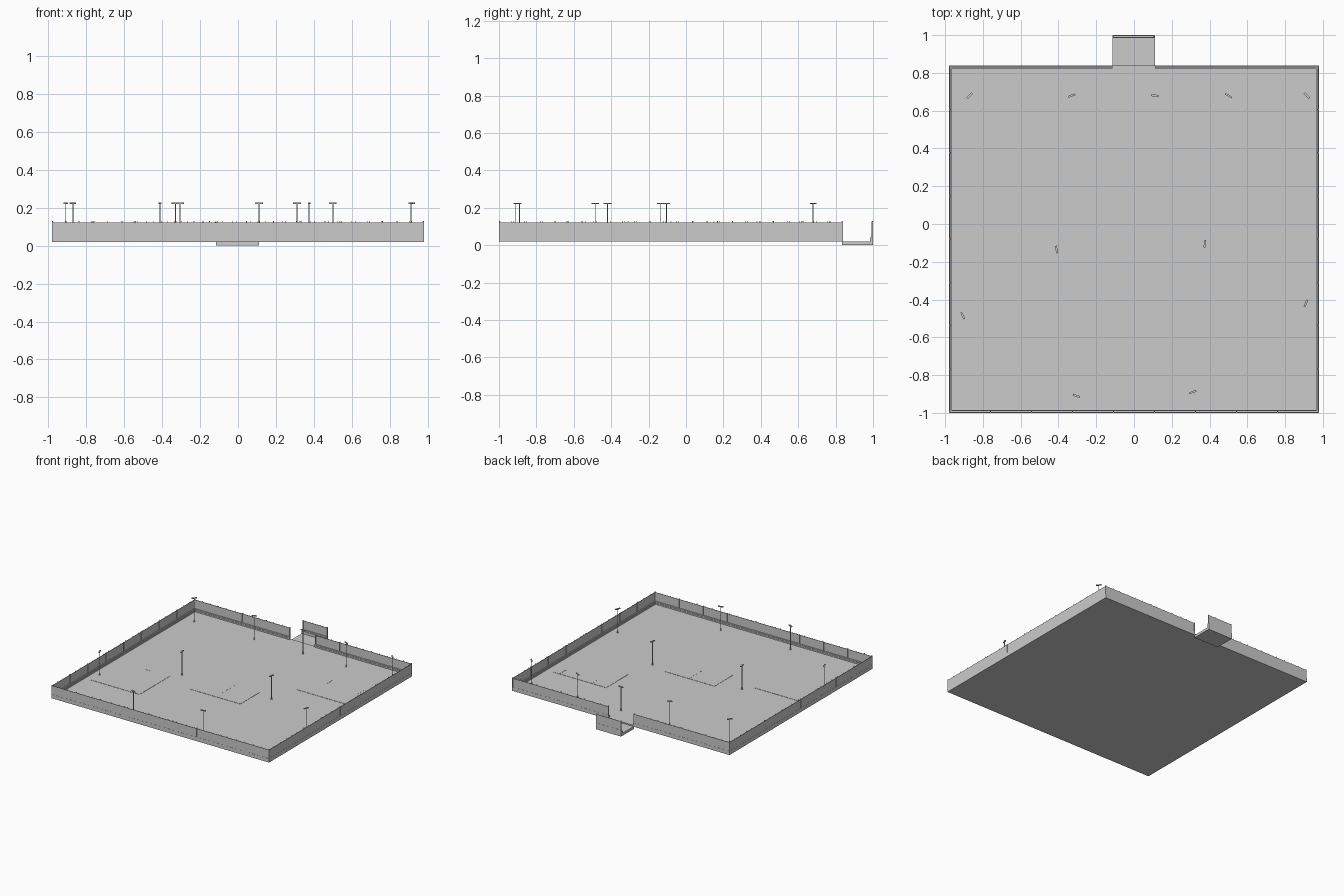
import bpy, math, random
from mathutils import Matrix, Vector

if "Cube" in bpy.data.objects:
    bpy.data.objects.remove(bpy.data.objects["Cube"])

random.seed(4)
FLOOR = 0.031


def finish(obj, name):
    obj.name = name
    obj.data.name = name
    return obj


def box(name, x0, x1, y0, y1, z0, z1, bevel=0):
    bpy.ops.mesh.primitive_cube_add(size=1)
    o = finish(bpy.context.object, name)
    o.data.transform(Matrix.Diagonal((x1 - x0, y1 - y0, z1 - z0, 1)))
    o.location = ((x0 + x1) / 2, (y0 + y1) / 2, (z0 + z1) / 2)
    if bevel:
        m = o.modifiers.new("bevel", 'BEVEL')
        m.width, m.segments = bevel, 1
    return o


def cyl(name, r, x, y, z0, z1, sides=8):
    bpy.ops.mesh.primitive_cylinder_add(vertices=sides, radius=r, depth=z1 - z0,
                                        location=(x, y, (z0 + z1) / 2))
    return finish(bpy.context.object, name)


def join(objs, name):
    bpy.ops.object.select_all(action='DESELECT')
    for o in objs:
        o.select_set(True)
    bpy.context.view_layer.objects.active = objs[0]
    bpy.ops.object.join()
    return finish(bpy.context.object, name)


def wall(name, start, end, base=0.02):
    """Curb, thin panel, posts and top studs; the inside lies left of start-end."""
    a, b = Vector(start), Vector(end)
    n = (b - a).length
    parts = [box("curb", 0, n, 0, 0.016, base, 0.042),
             box("cap", 0, n, 0, 0.012, 0.042, 0.052),
             box("panel", 0, n, 0.001, 0.005, 0.052, 0.122)]
    count = max(1, round(n / 0.22))
    for i in range(count + 1):
        x = 0.004 + (n - 0.008) * i / count
        parts.append(box("post", x - 0.003, x + 0.003, 0, 0.009, 0.052, 0.126))
    studs = round(n / 0.075)
    for i in range(1, studs):
        x = n * i / studs + random.uniform(-0.01, 0.01)
        parts.append(box("stud", x - 0.0015, x + 0.0015, 0.0015, 0.0045, 0.12, 0.129))
    o = join(parts, name)
    bpy.ops.object.transform_apply(location=True, rotation=True, scale=True)
    d = b - a
    o.matrix_world = Matrix.Translation((a.x, a.y, 0)) @ Matrix.Rotation(math.atan2(d.y, d.x), 4, 'Z')


# Main ground slab and the lower entrance slab behind it
box("ground_slab", -0.98, 0.98, -1.0, 0.84, 0.02, FLOOR)
box("entrance_slab", -0.115, 0.11, 0.835, 1.0, 0.0, 0.021)

# Perimeter walls with a gap at the entrance
wall("front_wall", (-0.98, -1.0), (0.98, -1.0))
wall("right_wall", (0.98, -1.0), (0.98, 0.84))
wall("back_wall_right", (0.98, 0.84), (0.11, 0.84))
wall("back_wall_left", (-0.115, 0.84), (-0.98, 0.84))
wall("left_wall", (-0.98, 0.84), (-0.98, -1.0))
wall("entrance_wall", (0.11, 1.0), (-0.115, 1.0))

# Flat pads on the ground
PAD = FLOOR + 0.002
for name, x0, x1, y0, y1 in (("left_pad", -0.915, -0.47, -0.595, -0.205),
                             ("middle_pad", -0.215, 0.235, -0.305, -0.06),
                             ("right_pad", 0.425, 0.905, 0.14, 0.42)):
    box(name, x0, x1, y0, y1, FLOOR - 0.002, PAD)


# Thin strips marking the pads
def strip(name, x0, x1, y0, y1):
    box(name, x0, x1, y0, y1, PAD - 0.001, PAD + 0.001)


strip("left_pad_step", -0.695, -0.64, -0.216, -0.205)
for y in (-0.075, -0.115, -0.16, -0.215):
    strip("middle_pad_dash", 0.014, 0.017, y - 0.015, y + 0.01)
for x in (0.555, 0.845):
    strip("right_pad_seam", x - 0.0015, x + 0.0015, 0.335, 0.42)

# Lamp posts: x, y and heading of the head bar in degrees
LAMPS = [(-0.87, 0.68, 45), (-0.33, 0.68, 20), (0.11, 0.68, -5), (0.50, 0.68, -30),
         (0.915, 0.68, -45), (-0.41, -0.135, 100), (0.375, -0.105, 83), (-0.907, -0.485, 115),
         (0.91, -0.42, 68), (-0.305, -0.91, -20), (0.31, -0.89, 20)]
for x, y, deg in LAMPS:
    parts = [cyl("pole", 0.0025, 0, 0, FLOOR, 0.221),
             cyl("foot", 0.007, 0, 0, FLOOR, FLOOR + 0.006),
             box("head", -0.02, 0.02, -0.005, 0.005, 0.220, 0.227)]
    lamp = join(parts, "lamp_post")
    bpy.ops.object.transform_apply(location=True, rotation=True, scale=True)
    lamp.location = (x, y, 0)
    lamp.rotation_euler.z = math.radians(deg)
